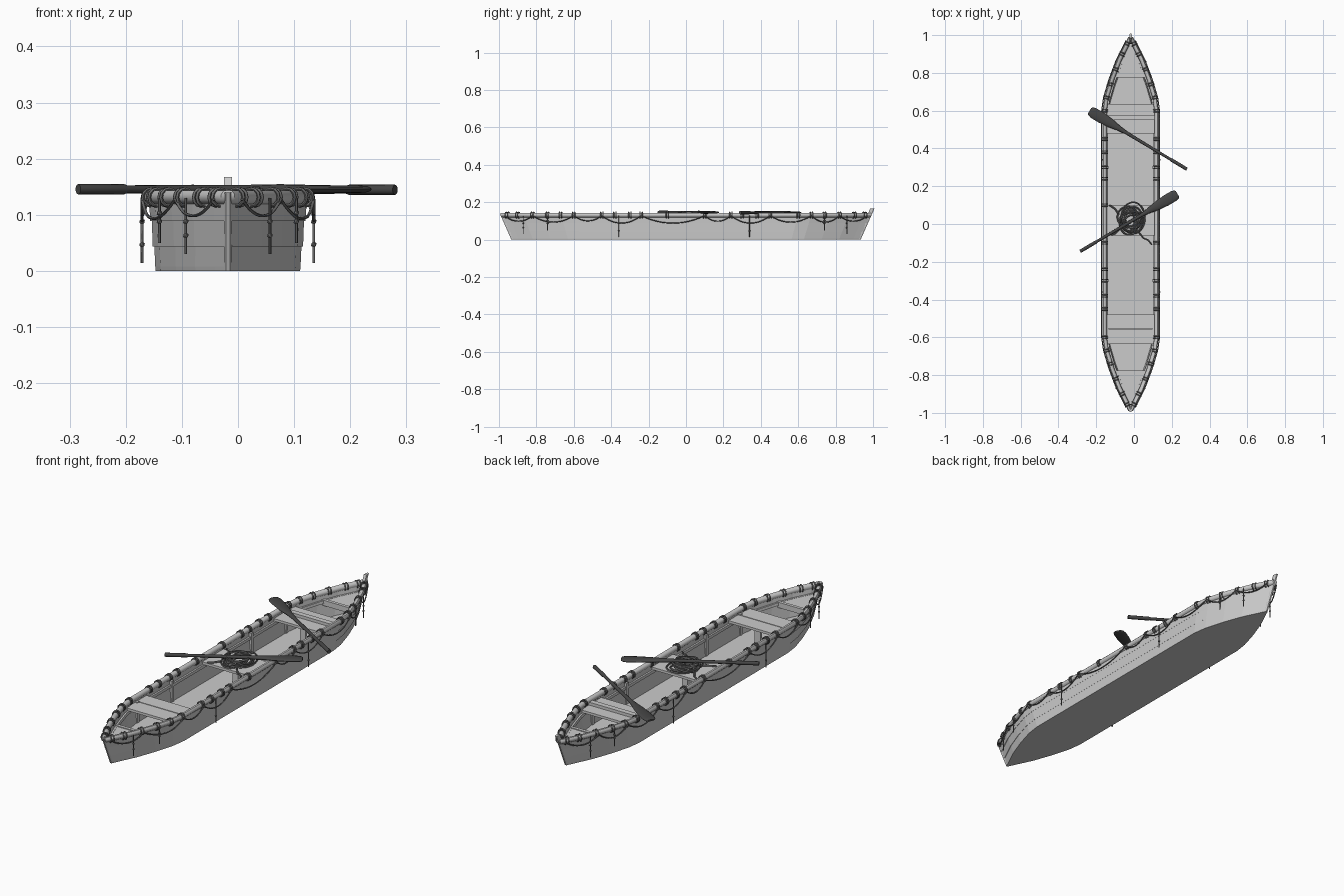
import bpy, bmesh, math, random
from mathutils import Vector

if "Cube" in bpy.data.objects:
    bpy.data.objects.remove(bpy.data.objects["Cube"])
random.seed(4)
CX = -0.018          # boat centre line
TOP = 0.135          # hull top height
PROFILE = [(0, .14), (.6, .14), (.67, .13), (.77, .1), (.87, .062), (.95, .022), (.985, .005)]


def mat(name, v):
    m = bpy.data.materials.new(name)
    m.diffuse_color = (v, v, v, 1)
    m.use_nodes = True
    m.node_tree.nodes["Principled BSDF"].inputs["Base Color"].default_value = m.diffuse_color
    return m


DARK = mat("dark_wood", 0.06)
ROPE = mat("rope", 0.15)


def scales(z):
    t = z / TOP
    return .905 + .095 * t, .94 + .06 * t


def half_width(y, z):
    sx, sy = scales(z)
    y = abs(y) / sy
    for (y0, w0), (y1, w1) in zip(PROFILE, PROFILE[1:]):
        if y <= y1:
            return sx * (w0 + (w1 - w0) * (y - y0) / (y1 - y0))
    return .004


def ring(z, off):
    """Closed hull outline at height z, offset outward."""
    sx, sy = scales(z)
    right = [(w * sx, -y * sy) for y, w in reversed(PROFILE)] + [(w * sx, y * sy) for y, w in PROFILE[1:]]
    pts = [Vector(p) for p in right + [(-x, y) for x, y in reversed(right)]]
    n, out = len(pts), []
    for i, p in enumerate(pts):
        t = (pts[(i + 1) % n] - pts[i - 1]).normalized()
        q = p + Vector((t.y, -t.x)) * off
        x = max(.001, q.x) if i < n // 2 else min(-.001, q.x)
        out.append((CX + x, q.y, z))
    return out


def finish(name, bm, material=None, smooth=None):
    bmesh.ops.recalc_face_normals(bm, faces=bm.faces)
    me = bpy.data.meshes.new(name)
    bm.to_mesh(me)
    bm.free()
    ob = bpy.data.objects.new(name, me)
    bpy.context.collection.objects.link(ob)
    if material:
        me.materials.append(material)
    if smooth:
        bpy.context.view_layer.objects.active = ob
        ob.select_set(True)
        bpy.ops.object.shade_smooth_by_angle(angle=math.radians(smooth))
        ob.select_set(False)
    return ob


def loft(name, rings, closed=False, material=None, smooth=None):
    bm = bmesh.new()
    vs = [[bm.verts.new(p) for p in r] for r in rings]
    n = len(vs[0])
    pairs = list(zip(vs, vs[1:])) + ([(vs[-1], vs[0])] if closed else [])
    for a, b in pairs:
        for i in range(n):
            j = (i + 1) % n
            bm.faces.new((a[i], a[j], b[j], b[i]))
    if not closed:
        bm.faces.new(vs[0])
        bm.faces.new(vs[-1])
    return finish(name, bm, material, smooth)


def plank(name, y0, y1, z0, z1, inset=.009):
    """Board across the boat that follows the hull sides."""
    ys = [y0 + (y1 - y0) * i / 5 for i in range(6)]
    w = [max(.002, half_width(y, z1) - inset) for y in ys]
    edge = [(CX + a, y) for a, y in zip(w, ys)] + [(CX - a, y) for a, y in zip(w[::-1], ys[::-1])]
    return loft(name, [[(x, y, z) for x, y in edge] for z in (z0, z1)])


def box(name, x, y, z0, z1, sx, sy):
    c = [(-1, -1), (1, -1), (1, 1), (-1, 1)]
    return loft(name, [[(x + a * sx / 2, y + b * sy / 2, z) for a, b in c] for z in (z0, z1)])


def ropes(name, paths, r, cyclic=False):
    cu = bpy.data.curves.new(name, 'CURVE')
    cu.dimensions = '3D'
    cu.bevel_depth, cu.bevel_resolution, cu.use_fill_caps = r, 1, True
    for path in paths:
        s = cu.splines.new('POLY')
        s.points.add(len(path) - 1)
        s.use_cyclic_u = cyclic
        for p, c in zip(s.points, path):
            p.co = (*c, 1)
    cu.materials.append(ROPE)
    ob = bpy.data.objects.new(name, cu)
    bpy.context.collection.objects.link(ob)
    bpy.context.view_layer.objects.active = ob
    ob.select_set(True)
    bpy.ops.object.convert(target='MESH')
    bpy.ops.object.shade_smooth_by_angle(angle=math.radians(60))
    bpy.context.object.select_set(False)


# Hull: lapped planks outside, wall and floor inside
loft("hull", [ring(z, o) for z, o in [(0, .002), (.008, .002), (.045, 0), (.043, .003), (.091, 0),
                                      (.089, .003), (TOP, .001), (TOP, -.009), (.02, -.009)]])

# Rounded rail and inner seat riser
oct8 = [(math.cos(math.tau * (i + .5) / 8), math.sin(math.tau * (i + .5) / 8)) for i in range(8)]
loft("rail", [ring(.131 + .013 * s, -.002 + .012 * c) for c, s in oct8], True, smooth=50)
loft("seat_riser", [ring(z, o) for z, o in [(.09, -.008), (.103, -.008), (.103, -.017), (.09, -.017)]], True)

# Stem posts, the back one standing taller
for name, s, h in (("front_stem", -1, .14), ("back_stem", 1, .167)):
    posts = []
    for z in (0, h * .5, h):
        y = .925 + .06 * z / TOP
        posts.append([(CX + a * .007, s * (y + b), z) for a, b in
                      ((-1, -.014), (1, -.014), (1, .002), (.5, .009), (-.5, .009), (-1, .002))])
    loft(name, posts)

# Seats, crossbeams, posts and end decks
plank("middle_seat", -.06, .1, .104, .116)
for name, s in (("front", -1), ("back", 1)):
    def span(a, b):
        return sorted((s * a, s * b))
    plank(name + "_seat", *span(.48, .552), .104, .116)
    plank(name + "_seat_rear_board", *span(.556, .635), .104, .116)
    plank(name + "_deck", *span(.785, .965), .092, .102)
    plank(name + "_deck_brace", *span(.775, .79), .08, .106)
    box(name + "_seat_post", CX, s * .52, .02, .104, .03, .012)
plank("back_crossbeam", .55, .575, .116, .13)
box("middle_seat_post", CX, .02, .02, .104, .03, .03)
for i, y in enumerate((-.56, -.3, .3, .56)):
    for s in (-1, 1):
        box(f"rib_{i}_{'right' if s > 0 else 'left'}", CX + s * .122, y, .02, .12, .012, .016)

# Rope wraps round the rail
ties = [y * s for y in (.1, .24, .3, .38, .45, .6, .67, .74, .82, .9, .955) for s in (-1, 1)]
wraps = []
for y in ties:
    for side in (-1, 1):
        for d in (-.006, .006):
            yy = y + d
            slope = (half_width(yy + .01, TOP) - half_width(yy - .01, TOP)) / .02
            nrm = Vector((1, -slope)).normalized()
            w = half_width(yy, TOP) - .002
            loop = []
            for k in range(12):
                a = math.tau * k / 12
                o = .0145 * math.cos(a)
                loop.append((CX + side * max(.001, w + nrm.x * o), yy + nrm.y * o, .131 + .0155 * math.sin(a)))
            wraps.append(loop)
ropes("rail_wraps", wraps, .0033, True)


def outside(y, side, z, gap=.013):
    return (CX + side * (half_width(y, TOP) + gap), y, z)


# Sagging side ropes and hanging ends with knots
swags, ends, knots = [], [], []
for side in (-1, 1):
    for a, b, sag in ((-.97, -.82, .03), (-.82, -.6, .035), (-.6, -.45, .028), (-.45, -.24, .04), (-.24, .1, .04),
                      (.1, .24, .03), (.24, .45, .04), (.45, .67, .035), (.67, .82, .035), (.82, .97, .03)):
        swags.append([outside(a + (b - a) * t / 12, side, .128 - sag * 4 * t / 12 * (1 - t / 12)) for t in range(13)])
    for y, low in ((-.87, .03), (-.36, .014), (.34, .014), (.86, .03), (-.74, .07), (.74, .07)):
        ends.append([outside(y, side, z) for z in (.13, .09, .05, low)])
        knots += [outside(y, side, low + .033), outside(y, side, .088)]
ropes("side_ropes", swags, .0028)
ropes("hanging_ropes", ends, .0025)
bm = bmesh.new()
for k in knots:
    new = bmesh.ops.create_icosphere(bm, subdivisions=1, radius=.0055)["verts"]
    bmesh.ops.translate(bm, verts=new, vec=k)
finish("rope_knots", bm, ROPE)

# Tangled rope coil on the middle seat
coil = []
for i in range(11):
    r = random.uniform(.035, .075)
    cx, cy = CX + random.uniform(-.02, .02), .02 + random.uniform(-.02, .02)
    ph, ex = random.uniform(0, 6.28), random.uniform(.8, 1.15)
    coil.append([(cx + r * ex * math.cos(a), cy + r / ex * math.sin(a),
                  .121 + i * .0022 + .004 * math.sin(2 * a + ph)) for a in (math.tau * k / 28 for k in range(28))])
ropes("rope_coil", coil, .0042, True)
ropes("rope_tails", [[(CX + .04, -.04, .128), (.05, -.075, .121), (.075, -.085, .118), (.095, -.11, .112)],
                     [(-.08, .05, .125), (-.1, .08, .121), (-.13, .1, .121)],
                     [(-.07, -.02, .125), (-.1, -.05, .121), (-.12, -.06, .12)]], .0042)


# Oars: one loft from handle to blade
def oar(name, handle, tip, z):
    h, d = Vector((*handle, z)), Vector((*tip, z)) - Vector((*handle, z))
    side = d.cross(Vector((0, 0, 1))).normalized()
    stations = [(0, .009, .009), (.16, .009, .009), (.17, .007, .007), (.62, .009, .008), (.7, .014, .009),
                (.78, .023, .008), (.88, .029, .007), (.96, .029, .007), (.99, .024, .006), (1, .016, .004)]
    loft(name, [[h + d * t + side * (w * math.cos(a)) + Vector((0, 0, k * math.sin(a)))
                 for a in (math.tau * i / 12 for i in range(12))] for t, w, k in stations],
         material=DARK, smooth=40)


oar("back_oar", (.28, .29), (-.235, .6), .1445)
oar("middle_oar", (-.285, -.145), (.23, .16), .1455)
